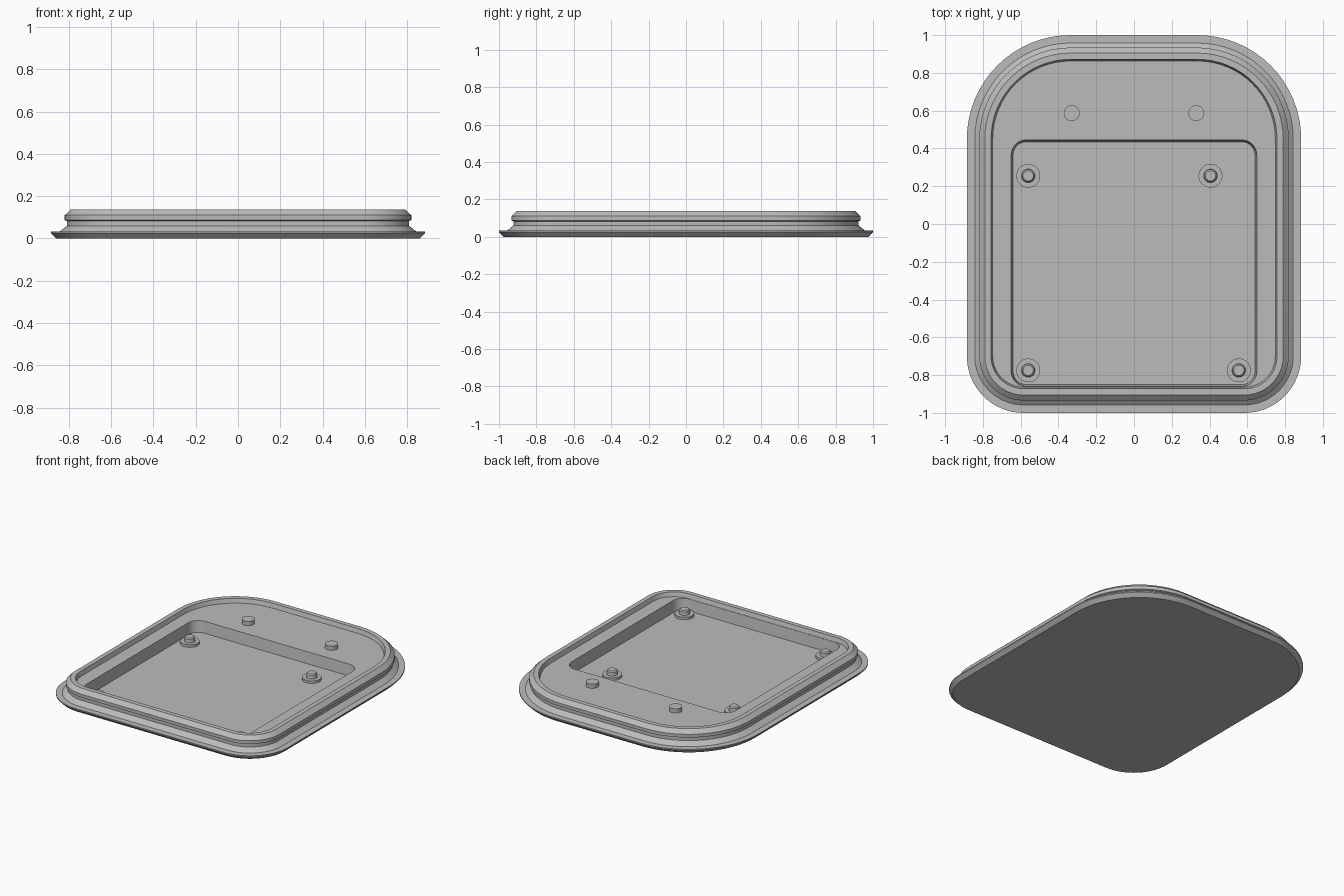
import bpy
import bmesh
from math import cos, sin, pi, radians

STEPS = 16  # segments per rounded corner

if "Cube" in bpy.data.objects:
    bpy.data.objects.remove(bpy.data.objects["Cube"], do_unlink=True)

grey = bpy.data.materials.new("plain grey")
grey.use_nodes = True
grey.diffuse_color = (0.5, 0.5, 0.5, 1)
grey.node_tree.nodes["Principled BSDF"].inputs["Base Color"].default_value = (0.5, 0.5, 0.5, 1)


def rounded_outline(half_x, front, back, front_r, back_r, inset, z):
    """Closed outline with its own radius for the front and back corners."""
    corners = [(1, back - back_r, back_r, 0), (-1, back - back_r, back_r, 1),
               (-1, front + front_r, front_r, 2), (1, front + front_r, front_r, 3)]
    ring = []
    for side, cy, radius, quarter in corners:
        cx = side * (half_x - radius)
        for i in range(STEPS + 1):
            a = (quarter + i / STEPS) * pi / 2
            ring.append((cx + (radius - inset) * cos(a), cy + (radius - inset) * sin(a), z))
    return ring


def circle(x, y, radius, z, count=32):
    return [(x + radius * cos(2 * pi * i / count), y + radius * sin(2 * pi * i / count), z)
            for i in range(count)]


def loft(name, rings):
    """Skin a stack of equal rings and cap both ends."""
    bm = bmesh.new()
    loops = [[bm.verts.new(p) for p in ring] for ring in rings]
    for low, high in zip(loops, loops[1:]):
        for i in range(len(low)):
            j = (i + 1) % len(low)
            bm.faces.new((low[i], low[j], high[j], high[i]))
    bm.faces.new(loops[0][::-1])
    bm.faces.new(loops[-1])
    mesh = bpy.data.meshes.new(name)
    bm.to_mesh(mesh)
    bm.free()
    mesh.materials.append(grey)
    obj = bpy.data.objects.new(name, mesh)
    bpy.context.collection.objects.link(obj)
    bpy.ops.object.select_all(action="DESELECT")
    obj.select_set(True)
    bpy.context.view_layer.objects.active = obj
    bpy.ops.object.shade_smooth_by_angle(angle=radians(15))
    return obj


# Cover plate: flange, grooved neck, bevelled lip, raised rim and inner shelf
UPPER_FLOOR, POCKET_FLOOR = 0.107, 0.027
profile = [(0.025, 0), (0, 0.025), (0, 0.033), (0.042, 0.033), (0.077, 0.06),
           (0.077, 0.083), (0.066, 0.087), (0.066, 0.11), (0.095, 0.137),
           (0.128, 0.137), (0.137, UPPER_FLOOR)]
rings = [rounded_outline(0.885, -1, 1, 0.3, 0.55, inset, z) for inset, z in profile]
# Sunken pocket, joined to the shelf
for inset, z in [(0, UPPER_FLOOR), (0.01, POCKET_FLOOR)]:
    rings.append(rounded_outline(0.65, -0.86, 0.445, 0.08, 0.08, inset, z))
loft("cover_plate", rings)

# Stepped mounting studs in the pocket
stud = [(0.063, POCKET_FLOOR - 0.005), (0.063, 0.045), (0.036, 0.045),
        (0.034, 0.07), (0.027, 0.077)]
places = {"back_right": (-0.56, 0.255), "back_left": (0.405, 0.255),
          "front_right": (-0.56, -0.775), "front_left": (0.555, -0.775)}
for place, (x, y) in places.items():
    loft("mounting_stud_" + place, [circle(x, y, r, z) for r, z in stud])

# Short round pegs on the shelf
for place, x in (("right", -0.33), ("left", 0.33)):
    loft("peg_" + place, [circle(x, 0.587, 0.042, z) for z in (UPPER_FLOOR - 0.005, 0.137)])
